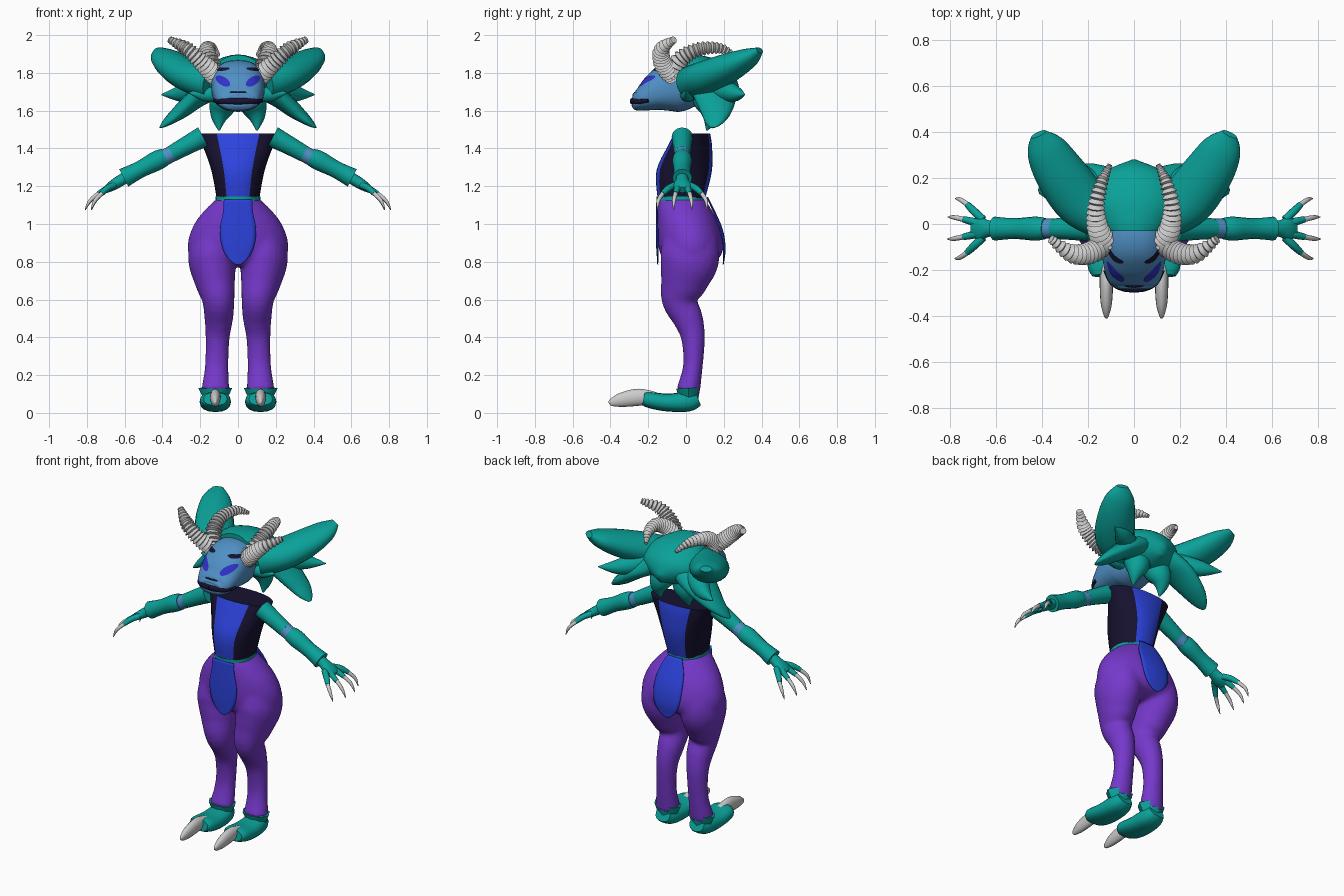
import bpy, bmesh, math
from mathutils import Vector
from mathutils.bvhtree import BVHTree

if "Cube" in bpy.data.objects:
    bpy.data.objects.remove(bpy.data.objects["Cube"])


def mat(name, r, g, b):
    m = bpy.data.materials.new(name)
    m.diffuse_color = (r, g, b, 1)
    m.use_nodes = True
    m.node_tree.nodes["Principled BSDF"].inputs["Base Color"].default_value = m.diffuse_color
    return m


TEAL = mat("teal", .003, .36, .32)
PURPLE = mat("purple", .18, .04, .60)
BLUE = mat("royal_blue", .025, .055, .72)
NAVY = mat("navy", .008, .006, .03)
SKIN = mat("sky_blue", .08, .28, .56)
IRIS = mat("iris_blue", .03, .03, .60)


def spline(pts, s):
    """Catmull-Rom sample of n-dimensional points, s in 0..1."""
    f = s * (len(pts) - 1)
    i = min(int(f), len(pts) - 2)
    t = f - i
    a, b, c, d = (pts[max(0, min(len(pts) - 1, k))] for k in (i - 1, i, i + 1, i + 2))
    return [.5 * (2 * q + (r - p) * t + (2 * p - 5 * q + 4 * r - w) * t * t
                  + (3 * q - p - 3 * r + w) * t ** 3) for p, q, r, w in zip(a, b, c, d)]


def tube(bm, pts, ref=(1, 0, 0), n=16, steps=16, power=2, ridges=0, axis=None):
    """Loft rings along points (x, y, z, radius along ref, radius across)."""
    ref = Vector(ref)
    steps = ridges * 3 if ridges else steps
    rings = []
    for k in range(steps + 1):
        s = k / steps
        p = spline(pts, s)
        t = Vector(spline(pts, min(1, s + .02))[:3]) - Vector(spline(pts, max(0, s - .02))[:3])
        t = Vector(axis) if axis else t.normalized()
        u = (ref - t * ref.dot(t)).normalized()
        v = t.cross(u)
        g = (1.2, 1.05, .8)[k % 3] if ridges else 1
        ra, rb = max(p[3], .002) * g, max(p[4], .002) * g
        ring = []
        for j in range(n):
            a = 2 * math.pi * j / n
            c, d = math.cos(a), math.sin(a)
            c = math.copysign(abs(c) ** (2 / power), c)
            d = math.copysign(abs(d) ** (2 / power), d)
            ring.append(bm.verts.new(Vector(p[:3]) + u * c * ra + v * d * rb))
        rings.append(ring)
    for r, q in zip(rings, rings[1:]):
        for j in range(n):
            bm.faces.new((r[j], r[(j + 1) % n], q[(j + 1) % n], q[j]))
    bm.faces.new(rings[0][::-1])
    bm.faces.new(rings[-1])


def finish(name, bm, m=None, mirror=False, angle=50):
    me = bpy.data.meshes.new(name)
    bm.to_mesh(me)
    bm.free()
    ob = bpy.data.objects.new(name, me)
    bpy.context.collection.objects.link(ob)
    if m:
        me.materials.append(m)
    bpy.ops.object.select_all(action='DESELECT')
    ob.select_set(True)
    bpy.context.view_layer.objects.active = ob
    bpy.ops.object.shade_smooth_by_angle(angle=math.radians(angle))
    if mirror:
        ob.modifiers.new("mirror", 'MIRROR').use_mirror_merge = False
    return ob


def part(name, pts, m=None, mirror=True, **kw):
    bm = bmesh.new()
    tube(bm, pts, **kw)
    return finish(name, bm, m, mirror)


def rnd(*pts):
    """Points (x, y, z, r) with a round section."""
    return [p + (p[3],) for p in pts]


# trousers: pelvis and legs fused into one smooth skin
bm = bmesh.new()
tube(bm, [(0, -.025, 1.14, .105, .122), (0, -.01, 1.08, .17, .142), (0, .01, 1.0, .232, .163),
          (0, .025, .9, .266, .174), (0, .025, .82, .25, .152), (0, .01, .78, .15, .09)], n=32, axis=(0, 0, 1))
for s in (-1, 1):
    tube(bm, [(.12 * s, .02, .95, .11, .14), (.136 * s, .02, .82, .128, .157), (.122 * s, -.01, .7, .108, .128),
              (.104 * s, -.035, .6, .086, .095), (.102 * s, .01, .5, .076, .08), (.108 * s, .037, .4, .064, .064),
              (.113 * s, .037, .25, .062, .052), (.12 * s, .01, .11, .076, .064)], n=24, steps=32)
bmesh.ops.recalc_face_normals(bm, faces=bm.faces)
legs = finish("trousers", bm, PURPLE)
rm = legs.modifiers.new("fuse", 'REMESH')
rm.mode, rm.voxel_size, rm.use_smooth_shade = 'VOXEL', .013, True
sm = legs.modifiers.new("smooth", 'SMOOTH')
sm.factor, sm.iterations = .5, 5

# bodice with front and back panels
torso = part("bodice", [(0, -.025, 1.13, .112, .125), (0, -.01, 1.28, .14, .147), (0, .02, 1.41, .185, .118),
                        (0, .033, 1.478, .212, .095)], NAVY, False, n=36, steps=14, power=2.2, axis=(0, 0, 1))
torso.data.materials.append(BLUE)
for f in torso.data.polygons:
    if len(f.vertices) == 4 and f.index % 18 in (6, 7, 8, 9, 10, 11):
        f.material_index = 1
part("belt", [(0, -.025, 1.125, .118, .13), (0, -.025, 1.145, .118, .13)], TEAL, False, n=32, steps=1)


# hanging cloth flaps
def flap(name, rows, bend):
    bm = bmesh.new()
    grid = []
    for k in range(19):
        z, w, y = spline(rows, k / 18)
        grid.append([bm.verts.new((w * c / 4, y + bend * (w * c / 4) ** 2, z)) for c in range(-4, 5)])
    for r, q in zip(grid, grid[1:]):
        for j in range(8):
            bm.faces.new((r[j], q[j], q[j + 1], r[j + 1]))
    ob = finish(name, bm, BLUE)
    ob.modifiers.new("thickness", 'SOLIDIFY').thickness = .005


flap("front_flap", [(1.13, .075, -.157), (1.06, .08, -.159), (.97, .096, -.16), (.88, .085, -.158),
                    (.82, .055, -.154), (.785, .012, -.152)], .9)
flap("back_flap", [(1.14, .05, .112), (1.06, .085, .152), (.97, .097, .19), (.88, .088, .205),
                   (.82, .058, .2), (.785, .012, .194)], -1.2)

# feet, ankle cuffs and toe claws
part("foot", [(.12, .062, .08, .05, .042), (.12, .01, .06, .072, .053), (.12, -.1, .055, .082, .047),
              (.12, -.19, .068, .08, .043), (.12, -.225, .074, .062, .034)], TEAL, power=2.4)
part("ankle_cuff", [(.12, .015, .07, .06, .05), (.12, .012, .132, .09, .064)], TEAL, n=8, steps=2)
part("toe_claw", [(.12, -.16, .08, .026, .03), (.12, -.25, .083, .029, .045), (.12, -.34, .069, .025, .038),
                  (.12, -.395, .055, .012, .02), (.12, -.408, .05, .004, .006)])

# arms
Y = (0, 1, 0)
part("upper_sleeve", rnd((.185, -.02, 1.462, .056), (.26, -.02, 1.422, .05), (.35, -.02, 1.372, .044)), TEAL, ref=Y, steps=8, n=12)
part("arm_band", rnd((.345, -.02, 1.375, .043), (.40, -.02, 1.345, .043)), SKIN, ref=Y, steps=2)
part("fore_sleeve", rnd((.385, -.02, 1.355, .046), (.43, -.02, 1.335, .052), (.52, -.02, 1.288, .045),
                        (.605, -.02, 1.244, .052)), TEAL, ref=Y)
part("hand", [(.57, -.02, 1.262, .03, .03), (.63, -.02, 1.225, .036, .03), (.67, -.02, 1.2, .052, .026),
              (.70, -.02, 1.18, .036, .018)], TEAL, ref=Y)
for tx, ty in ((.775, .11), (.808, .03), (.81, -.065), (.778, -.15)):
    d = ty + .02
    mx, mz = .67 + (tx - .67) * .5, 1.16
    part("finger", rnd((.655, -.02 + d * .3, 1.205, .018), (.69, -.02 + d * .55, 1.19, .018),
                       (mx, -.02 + d * .8, mz, .014)), TEAL, ref=Y, n=10, steps=6)
    part("finger_claw", rnd((mx - .012, -.02 + d * .74, mz + .01, .012), (mx + (tx - mx) * .6, -.02 + d * .97, 1.125, .01),
                            (tx, ty, 1.075, .002)), None, ref=Y, n=10, steps=8)

# head with snout
head = part("head", [(0, .1, 1.74, .10, .09), (0, 0, 1.735, .135, .13), (0, -.08, 1.725, .142, .135),
                     (0, -.15, 1.70, .137, .108), (0, -.2, 1.675, .127, .08), (0, -.25, 1.653, .108, .055),
                     (0, -.278, 1.65, .075, .042), (0, -.286, 1.65, .03, .02)], SKIN, False, n=32, steps=28, power=2.4)
bvh = BVHTree.FromPolygons([v.co for v in head.data.vertices], [f.vertices[:] for f in head.data.polygons])


# face markings projected on the head
def marking(name, x, z, a, b, tilt, m):
    bm = bmesh.new()
    c, s = math.cos(math.radians(tilt)), math.sin(math.radians(tilt))

    def hit(px, pz):
        h = bvh.ray_cast(Vector((px, -2, pz)), Vector((0, 1, 0)))[0]
        return bm.verts.new((px, (h.y if h else -.1) - .006, pz))
    rings = []
    for k in (.02, .35, .7, 1):
        rings.append([])
        for j in range(24):
            t = 2 * math.pi * j / 24
            u, v = a * k * math.cos(t), b * k * math.sin(t)
            rings[-1].append(hit(x + u * c - v * s, z + u * s + v * c))
    for r, q in zip(rings, rings[1:]):
        for j in range(24):
            bm.faces.new((r[j], q[j], q[(j + 1) % 24], r[(j + 1) % 24]))
    bm.faces.new(rings[0])
    finish(name, bm, m, True)


marking("eye", .08, 1.757, .043, .022, 32, IRIS)
marking("eyebrow", .082, 1.82, .038, .009, -6, NAVY)
part("mouth", [(0, -.286, 1.65, .017, .012), (.05, -.28, 1.65, .017, .012), (.095, -.254, 1.65, .016, .012),
               (.127, -.2, 1.652, .009, .008)], NAVY, ref=(0, 0, 1), n=10)
part("nose", rnd((0, -.268, 1.69, .01), (.035, -.262, 1.691, .011), (.062, -.247, 1.692, .009)), NAVY, ref=(0, 0, 1), n=10)

# mane: hood, ears and hanging tufts
part("hood", [(0, -.03, 1.765, .14, .13), (0, .02, 1.765, .17, .132), (0, .1, 1.76, .2, .125),
              (0, .2, 1.73, .16, .10), (0, .268, 1.70, .02, .03)], TEAL, False, n=28, steps=20)
Z = (0, 0, 1)
part("ear", [(.13, .02, 1.745, .09, .09), (.23, .10, 1.775, .088, .115), (.32, .22, 1.825, .078, .11),
             (.385, .33, 1.88, .052, .085), (.415, .39, 1.92, .018, .035)], TEAL, ref=Z, n=20, steps=20)
part("side_tuft", rnd((.12, .10, 1.74, .07), (.22, .19, 1.71, .062), (.31, .26, 1.69, .042), (.405, .31, 1.685, .003)), TEAL, ref=Z)
part("lower_tuft", [(.08, .11, 1.76, .08, .12), (.2, .15, 1.68, .055, .115), (.3, .16, 1.6, .042, .085),
                    (.375, .15, 1.54, .022, .05), (.412, .14, 1.51, .004, .012)], TEAL, ref=Z)
part("nape_tuft", rnd((.06, .1, 1.69, .08), (.085, .13, 1.62, .07), (.10, .13, 1.56, .042), (.10, .11, 1.495, .004)), TEAL)
part("cheek_tuft", rnd((.10, .01, 1.69, .045), (.18, .01, 1.685, .035), (.26, 0, 1.695, .003)), TEAL, ref=Z)

# ridged horns
part("side_horn", rnd((.12, -.07, 1.785, .045), (.185, -.122, 1.85, .042), (.27, -.128, 1.925, .035),
                      (.36, -.065, 1.975, .016)), ref=(.6, 0, -.6), ridges=17, n=14)
part("back_horn", rnd((.12, -.08, 1.79, .045), (.155, -.025, 1.875, .041), (.165, .07, 1.925, .034),
                      (.14, .18, 1.93, .025), (.105, .255, 1.895, .01)), ref=(1, 0, 0), ridges=20, n=14)
